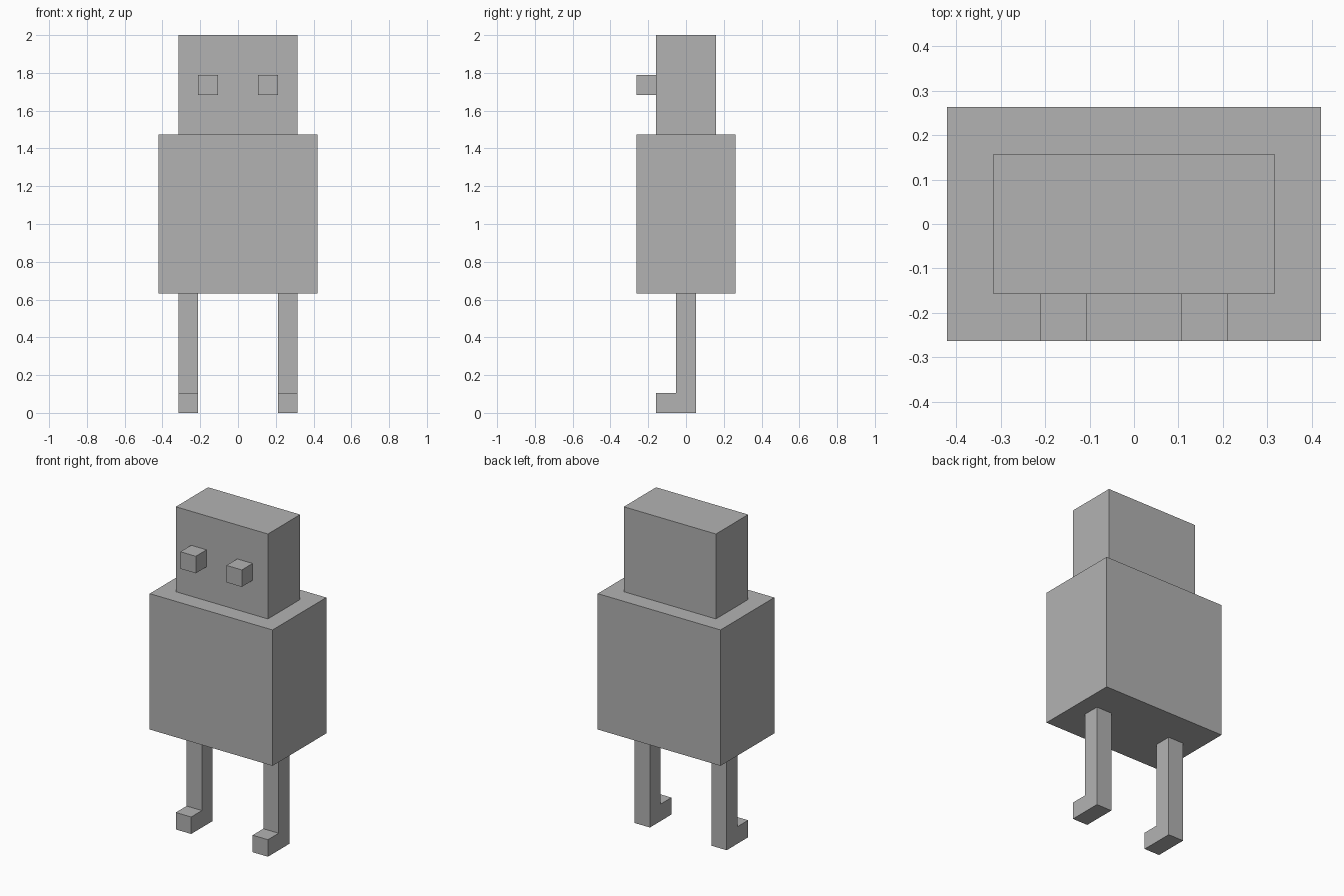
import bpy
import bmesh

if "Cube" in bpy.data.objects:
    bpy.data.objects.remove(bpy.data.objects["Cube"], do_unlink=True)

U = 2 / 19  # the whole figure sits on a grid 19 units tall

grey = bpy.data.materials.new("plain_grey")
grey.use_nodes = True
colour = (0.448, 0.448, 0.448, 1)
grey.diffuse_color = colour
grey.node_tree.nodes["Principled BSDF"].inputs["Base Color"].default_value = colour


def prism(name, profile, x0, x1):
    """Extrude a closed (y, z) profile from x0 to x1, in grid units."""
    bm = bmesh.new()
    face = bm.faces.new([bm.verts.new((x0 * U, y * U, z * U)) for y, z in profile])
    new = bmesh.ops.extrude_face_region(bm, geom=[face])["geom"]
    moved = [v for v in new if isinstance(v, bmesh.types.BMVert)]
    bmesh.ops.translate(bm, verts=moved, vec=((x1 - x0) * U, 0, 0))
    bmesh.ops.recalc_face_normals(bm, faces=bm.faces)
    mesh = bpy.data.meshes.new(name)
    bm.to_mesh(mesh)
    bm.free()
    mesh.materials.append(grey)
    obj = bpy.data.objects.new(name, mesh)
    bpy.context.collection.objects.link(obj)
    return obj


def box(name, x, y, z):
    profile = [(y[0], z[0]), (y[1], z[0]), (y[1], z[1]), (y[0], z[1])]
    return prism(name, profile, *x)


# Body and head
box("body", (-4, 4), (-2.5, 2.5), (6, 14))
box("head", (-3, 3), (-1.5, 1.5), (14, 19))

# Paired parts: cube eyes and L-shaped legs with feet pointing forward
leg_profile = [(-1.5, 0), (0.5, 0), (0.5, 6), (-0.5, 6), (-0.5, 1), (-1.5, 1)]
for side, s in (("left", 1), ("right", -1)):
    box(f"{side}_eye", sorted((s, 2 * s)), (-2.5, -1.5), (16, 17))
    prism(f"{side}_leg", leg_profile, *sorted((2 * s, 3 * s)))
